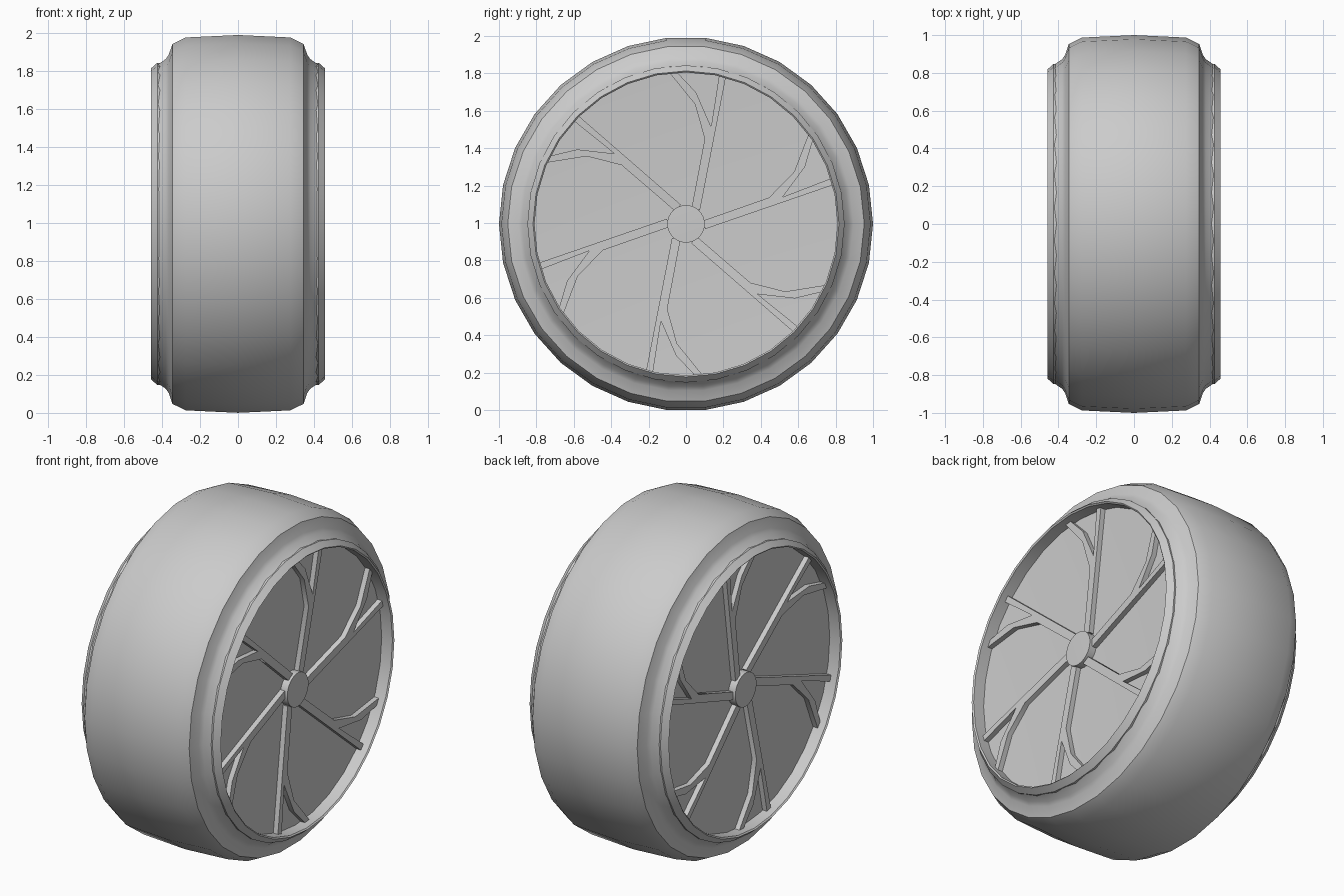
import bpy, bmesh, math
from math import sin, cos, radians, pi

cube = bpy.data.objects.get("Cube")
if cube:
    bpy.data.objects.remove(cube)

CENTRE_Z = 0.995

grey = bpy.data.materials.new("light_grey")
grey.use_nodes = True
grey.diffuse_color = (0.6, 0.6, 0.6, 1)
grey.node_tree.nodes["Principled BSDF"].inputs["Base Color"].default_value = (0.6, 0.6, 0.6, 1)


def finish(name, bm, mirror=False, angle=30):
    """Turn a bmesh into a shaded object, optionally mirrored to the other side."""
    bmesh.ops.recalc_face_normals(bm, faces=bm.faces)
    mesh = bpy.data.meshes.new(name)
    bm.to_mesh(mesh)
    bm.free()
    mesh.materials.append(grey)
    obj = bpy.data.objects.new(name, mesh)
    obj.location.z = CENTRE_Z
    bpy.context.collection.objects.link(obj)
    if mirror:
        obj.modifiers.new("other_side", "MIRROR").use_axis[0] = True
    bpy.ops.object.select_all(action="DESELECT")
    obj.select_set(True)
    bpy.context.view_layer.objects.active = obj
    bpy.ops.object.shade_smooth_by_angle(angle=radians(angle))
    return obj


def lathe(name, profile, sides, closed=True, **options):
    """Spin (x, radius) points around the axle; radius 0 becomes a single pole."""
    bm = bmesh.new()
    rings = []
    for x, r in profile:
        count = sides if r > 0 else 1
        rings.append([bm.verts.new((x, r * cos(2 * pi * i / sides), r * sin(2 * pi * i / sides)))
                      for i in range(count)])
    pairs = list(zip(rings, rings[1:]))
    if closed:
        pairs.append((rings[-1], rings[0]))
    for a, b in pairs:
        for i in range(sides):
            j = (i + 1) % sides
            corners = [a[i % len(a)], a[j % len(a)], b[j % len(b)], b[i % len(b)]]
            bm.faces.new(list(dict.fromkeys(corners)))
    return finish(name, bm, **options)


def dish(r):
    """Depth of the wheel face, slightly deeper at the hub."""
    return 0.345 + 0.045 * r


# Tyre: domed tread, rounded shoulders, stepped sidewalls
half = [(0.275, 0.987), (0.345, 0.953), (0.365, 0.895), (0.38, 0.873), (0.42, 0.845), (0.41, 0.82)]
lathe("tyre", [(-x, r) for x, r in reversed(half)] + [(0, 1)] + half, 30, angle=40)

# Rim lips on both sides
lathe("rim", [(0.36, 0.845), (0.425, 0.848), (0.459, 0.818), (0.452, 0.81), (0.36, 0.81)],
      32, mirror=True)

# Dished wheel face
lathe("wheel_face", [(dish(0), 0), (dish(0.83), 0.83)], 32, closed=False, mirror=True)

# Forked spokes, outline in (y, z) of the upright one
OUTLINE = [(0.03, 0.085), (0.10, 0.455), (0.048, 0.64), (-0.09, 0.81), (-0.052, 0.815),
           (0.054, 0.703), (0.134, 0.519), (0.178, 0.8), (0.214, 0.79), (0.075, 0.075)]
bm = bmesh.new()
for k in range(6):
    c, s = cos(k * pi / 3), sin(k * pi / 3)
    points = [(y * c - z * s, y * s + z * c) for y, z in OUTLINE]
    back, front = ([bm.verts.new((dish(math.hypot(y, z)) + offset, y, z)) for y, z in points]
                   for offset in (-0.005, 0.03))
    bm.faces.new(front)
    bm.faces.new(back[::-1])
    for i in range(len(points)):
        j = (i + 1) % len(points)
        bm.faces.new((back[i], back[j], front[j], front[i]))
finish("spokes", bm, mirror=True)

# Hub caps
lathe("hub_cap", [(0.34, 0), (0.34, 0.1), (0.395, 0.1), (0.398, 0)], 32, closed=False, mirror=True)
